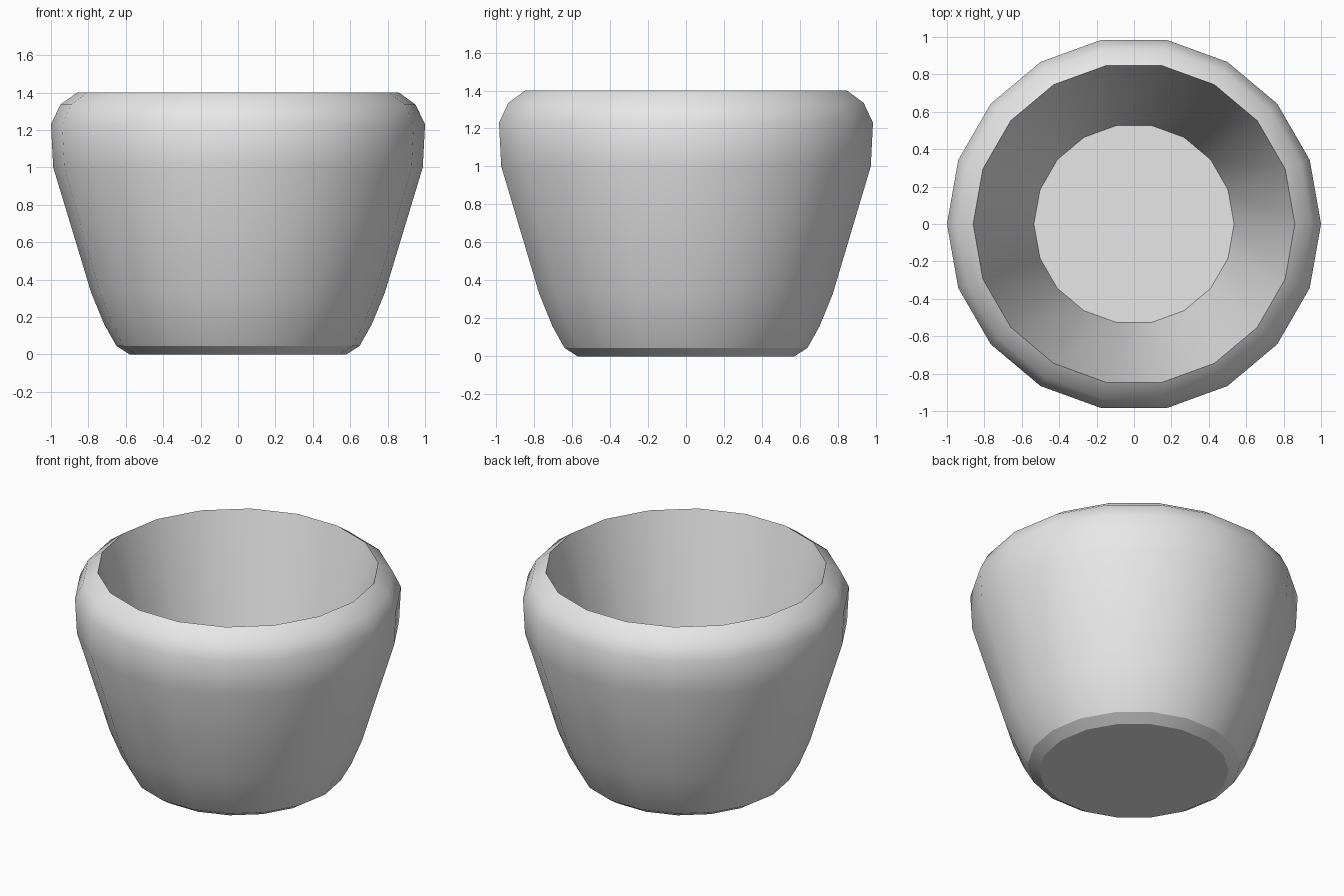
import bpy
import bmesh
from math import cos, sin, tau

cube = bpy.data.objects.get("Cube")
if cube:
    bpy.data.objects.remove(cube, do_unlink=True)

SIDES = 18

# Single grey clay colour
grey = bpy.data.materials.new("light_grey")
grey.use_nodes = True
colour = (0.8, 0.8, 0.8, 1.0)
grey.diffuse_color = colour
grey.node_tree.nodes["Principled BSDF"].inputs["Base Color"].default_value = colour

# Profile from the underside, up the outer wall, over the lip, down to the inner floor:
# (radius, height, sharp edge)
profile = [
    (0.58, 0.0, True),
    (0.65, 0.045, True),
    (0.715, 0.16, False),
    (0.785, 0.33, False),
    (0.988, 1.0, False),
    (1.0, 1.23, False),
    (0.95, 1.335, False),
    (0.86, 1.4, True),
    (0.535, 0.12, True),
]

bm = bmesh.new()
rings = []
for radius, height, _ in profile:
    rings.append([bm.verts.new((radius * cos(tau * i / SIDES),
                                radius * sin(tau * i / SIDES), height))
                  for i in range(SIDES)])

# Walls
for low, high in zip(rings, rings[1:]):
    for i in range(SIDES):
        j = (i + 1) % SIDES
        bm.faces.new((low[i], low[j], high[j], high[i]))

# Underside and inner floor
bm.faces.new(rings[0][::-1])
bm.faces.new(rings[-1])

# Smooth walls with crisp foot, lip and floor edges
for face in bm.faces:
    face.smooth = True
for ring, (_, _, sharp) in zip(rings, profile):
    if sharp:
        for i in range(SIDES):
            bm.edges.get((ring[i], ring[(i + 1) % SIDES])).smooth = False

mesh = bpy.data.meshes.new("pot")
bm.to_mesh(mesh)
bm.free()
mesh.materials.append(grey)
pot = bpy.data.objects.new("pot", mesh)
bpy.context.collection.objects.link(pot)
